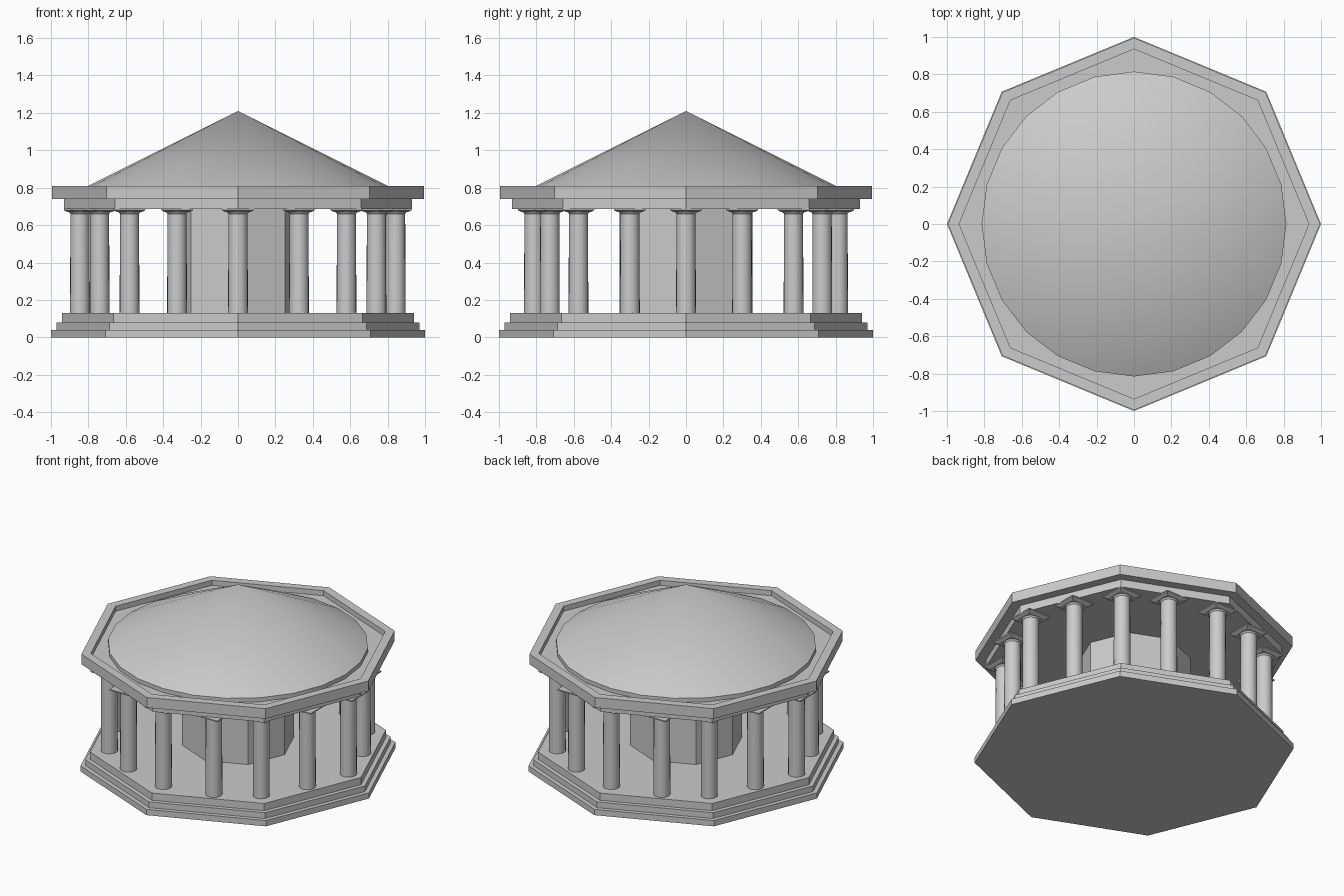
import bpy
from math import pi, cos, sin

if "Cube" in bpy.data.objects:
    bpy.data.objects.remove(bpy.data.objects["Cube"])


def lathe(name, profile, sides, loc=(0, 0), smooth=False, start=0.0):
    """Revolve (radius, z) points; radius 0 closes to a single point."""
    verts, faces, rings = [], [], []
    for r, z in profile:
        n = 1 if r == 0 else sides
        rings.append([len(verts) + i for i in range(n)])
        for i in range(n):
            a = start + 2 * pi * i / sides
            verts.append((r * cos(a), r * sin(a), z))
    for lo, hi in zip(rings, rings[1:]):
        for i in range(sides):
            j = (i + 1) % sides
            quad = [lo[i % len(lo)], lo[j % len(lo)], hi[j % len(hi)], hi[i % len(hi)]]
            face = list(dict.fromkeys(quad))
            if len(face) > 2:
                faces.append(face)
    if len(rings[0]) > 1:
        faces.append(rings[0][::-1])
    if len(rings[-1]) > 1:
        faces.append(rings[-1])
    mesh = bpy.data.meshes.new(name)
    mesh.from_pydata(verts, [], faces)
    ob = bpy.data.objects.new(name, mesh)
    ob.location = (loc[0], loc[1], 0)
    bpy.context.collection.objects.link(ob)
    if smooth:
        bpy.ops.object.select_all(action='DESELECT')
        ob.select_set(True)
        bpy.context.view_layer.objects.active = ob
        bpy.ops.object.shade_smooth_by_angle(angle=pi / 6)
    return ob


# Stepped octagonal base
lathe("stepped_base", [(1, 0), (1, 0.04), (0.97, 0.04), (0.97, 0.08),
                       (0.94, 0.08), (0.94, 0.13)], 8)

# Inner octagonal chamber
lathe("inner_chamber", [(0.355, 0.13), (0.355, 0.69)], 8)

# Entablature with overhanging cornice and raised rim around a sunken floor
lathe("entablature", [(0.93, 0.687), (0.93, 0.74), (0.995, 0.74), (0.995, 0.81),
                      (0.935, 0.81), (0.935, 0.775)], 8)

# Conical roof
lathe("cone_roof", [(0.815, 0.775), (0.815, 0.803), (0, 1.21)], 24, smooth=True)

# Columns: at the corners and the middle of every side
spots = [(0.843, 0), (-0.845, 0), (0, 0.813), (0, -0.813)]
for sx in (1, -1):
    for sy in (1, -1):
        spots += [(sx * 0.326, sy * 0.728), (sx * 0.74, sy * 0.3),
                  (sx * 0.58, sy * 0.575)]

h = 2 ** 0.5
for k, p in enumerate(spots):
    # Round shaft with a small flared neck
    lathe(f"column_shaft_{k}", [(0.053, 0.13), (0.051, 0.66), (0.062, 0.674)],
          20, p, smooth=True)
    # Square capital plate
    lathe(f"column_capital_{k}", [(0.066 * h, 0.67), (0.085 * h, 0.68), (0.085 * h, 0.688)],
          4, p, start=pi / 4)
